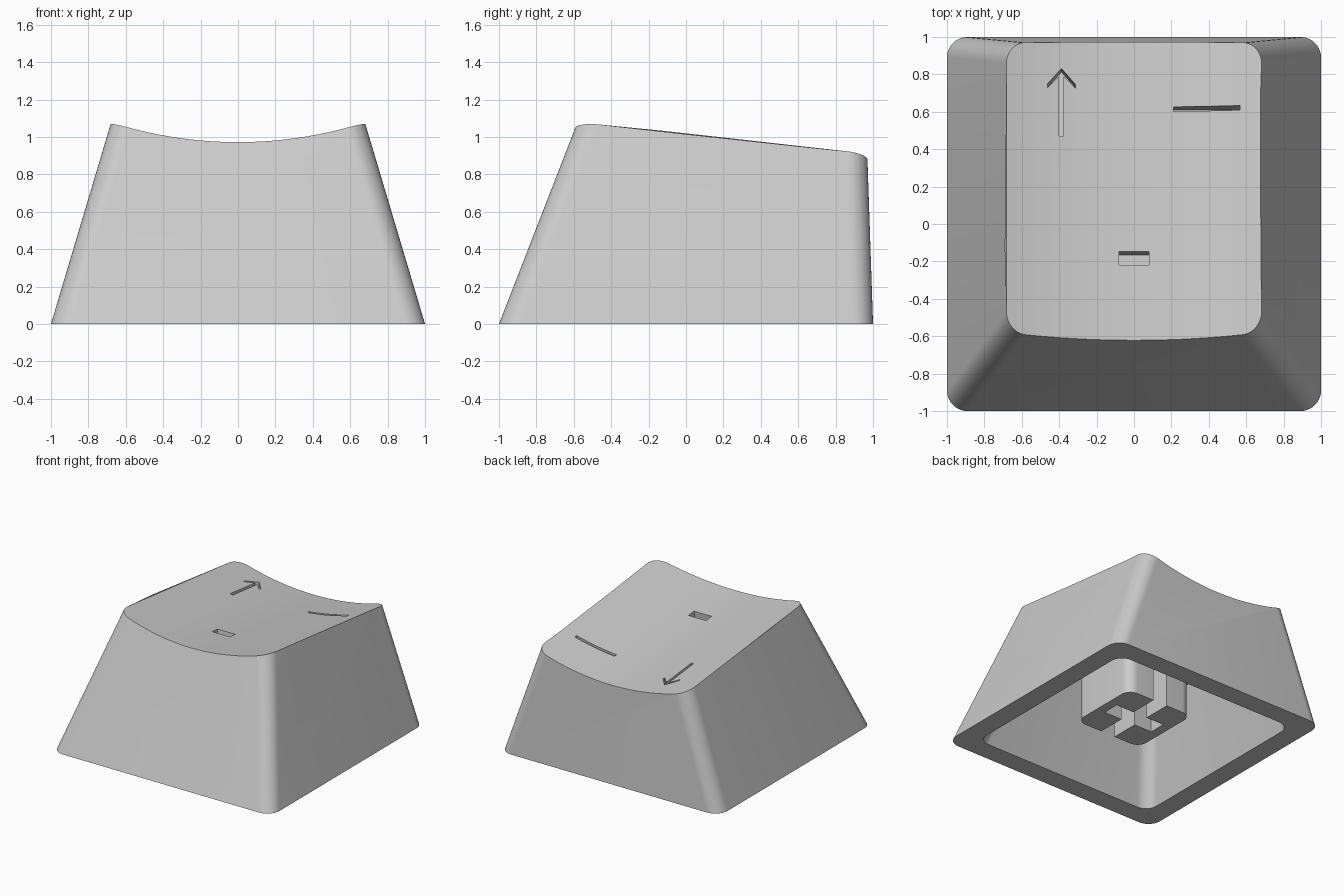
import bpy, bmesh, math
from mathutils import Vector

cube = bpy.data.objects.get("Cube")
if cube:
    bpy.data.objects.remove(cube)

# One plain grey plastic for everything
grey = bpy.data.materials.new("grey_plastic")
grey.use_nodes = True
COLOUR = (0.6, 0.6, 0.6, 1)
grey.diffuse_color = COLOUR
grey.node_tree.nodes["Principled BSDF"].inputs["Base Color"].default_value = COLOUR

TILT = 0.108                             # fall of the top towards the back
LEAN = math.atan(TILT)
NORMAL = Vector((0, TILT, 1)).normalized()
DISH = 2.16                              # radius of the hollow in the top
DISH_CENTRE = 0.905 + DISH / math.cos(LEAN)


def dish_height(x, y):
    return DISH_CENTRE - TILT * y - math.sqrt(DISH ** 2 - x ** 2) / math.cos(LEAN)


def rounded_ring(x0, x1, y0, y1, r, z, steps=10):
    """Points of a rounded rectangle at height z."""
    corners = [(x1 - r, y1 - r), (x0 + r, y1 - r), (x0 + r, y0 + r), (x1 - r, y0 + r)]
    ring = []
    for i, (cx, cy) in enumerate(corners):
        for s in range(steps + 1):
            a = math.pi / 2 * (i + s / steps)
            ring.append(Vector((cx + r * math.cos(a), cy + r * math.sin(a), z)))
    return ring


def wall_ring(inset, r, t):
    """Section of the leaning walls: t is 0 at the foot and 1 at the tilted rim."""
    foot = 1 - inset
    low = rounded_ring(-foot, foot, -foot, foot, r, 0)
    high = rounded_ring(inset - 0.68, 0.68 - inset, inset - 0.578, 0.969 - inset, r, 1.022)
    for p in high:
        p.z -= TILT * p.y
    return [a.lerp(b, t) for a, b in zip(low, high)]


def loft(name, low, high, ceiling=None):
    """Closed solid between two rings, optionally trimmed by a tilted plane."""
    bm = bmesh.new()
    a = [bm.verts.new(p) for p in low]
    b = [bm.verts.new(p) for p in high]
    for i in range(len(a)):
        j = (i + 1) % len(a)
        bm.faces.new((a[i], a[j], b[j], b[i]))
    bm.faces.new(a[::-1])
    bm.faces.new(b)
    if ceiling is not None:
        cut = bmesh.ops.bisect_plane(bm, geom=bm.verts[:] + bm.edges[:] + bm.faces[:],
                                     plane_co=(0, 0, ceiling), plane_no=NORMAL, clear_outer=True)
        rim = [e for e in cut["geom_cut"] if isinstance(e, bmesh.types.BMEdge)]
        bmesh.ops.holes_fill(bm, edges=rim, sides=0)
    bmesh.ops.recalc_face_normals(bm, faces=bm.faces[:])
    mesh = bpy.data.meshes.new(name)
    bm.to_mesh(mesh)
    bm.free()
    mesh.materials.append(grey)
    obj = bpy.data.objects.new(name, mesh)
    bpy.context.collection.objects.link(obj)
    return obj


def engraving(name, outline, depth=0.17):
    """Prism square to the tilted top, used to sink a mark into it."""
    mid = sum(p[0] for p in outline) / len(outline)
    base = [Vector((x, y, dish_height(mid, y))) for x, y in outline]
    return loft(name, [p - NORMAL * depth for p in base], [p + NORMAL * 0.1 for p in base])


def box_outline(x0, x1, y0, y1):
    return [(x1, y1), (x0, y1), (x0, y0), (x1, y0)]


def box(name, hx, hy, z0, z1):
    rings = [[Vector((x, y, z)) for x, y in box_outline(-hx, hx, -hy, hy)] for z in (z0, z1)]
    return loft(name, *rings)


def cut(obj, cutters):
    bpy.context.view_layer.objects.active = obj
    for c in cutters:
        c.hide_render = True
        mod = obj.modifiers.new(c.name, 'BOOLEAN')
        mod.operation, mod.solver, mod.object = 'DIFFERENCE', 'EXACT', c
        bpy.ops.object.modifier_apply(modifier=mod.name)
        bpy.data.objects.remove(c)


def finish(obj):
    bpy.ops.object.select_all(action='DESELECT')
    obj.select_set(True)
    bpy.context.view_layer.objects.active = obj
    bpy.ops.object.shade_smooth_by_angle(angle=math.radians(25))


# Cap: leaning rounded block, topped by a tilted cylinder cut
cap = loft("key_cap", wall_ring(0, 0.11, 0), wall_ring(0, 0.11, 1.2))

bpy.ops.mesh.primitive_cylinder_add(vertices=256, radius=DISH, depth=4,
                                    location=(0, 0, DISH_CENTRE),
                                    rotation=(math.pi / 2 - LEAN, 0, 0))
dish = bpy.context.object
dish.name = "dish_cutter"

# Hollow underside with a sloping ceiling
hollow = loft("hollow_cutter", wall_ring(0.167, 0.1, -0.05),
              wall_ring(0.167, 0.1, 1), ceiling=0.69)

# Sunken marks: arrow, long bar and small block
AX = -0.388
half_arrow = [(0.074, 0.748), (0.074, 0.728), (0.012, 0.79), (0.012, 0.47)]
arrow = [(AX, 0.831)] + [(AX - x, y) for x, y in half_arrow] \
    + [(AX + x, y) for x, y in reversed(half_arrow)]
marks = [engraving("arrow_cutter", arrow),
         engraving("bar_cutter", box_outline(0.21, 0.567, 0.605, 0.629)),
         engraving("block_cutter", box_outline(-0.08, 0.08, -0.22, -0.148))]

cut(cap, [dish, hollow] + marks)
finish(cap)

# Stem: rounded post with a cross socket, open at front and back
H = 0.306
stem = loft("stem", *[rounded_ring(-H, H, -H, H, 0.085, z) for z in (0.13, 0.74)])
cut(stem, [box("through_slot_cutter", 0.065, 0.5, 0, 0.6),
           box("cross_slot_cutter", 0.228, 0.07, 0, 0.6)])
finish(stem)
